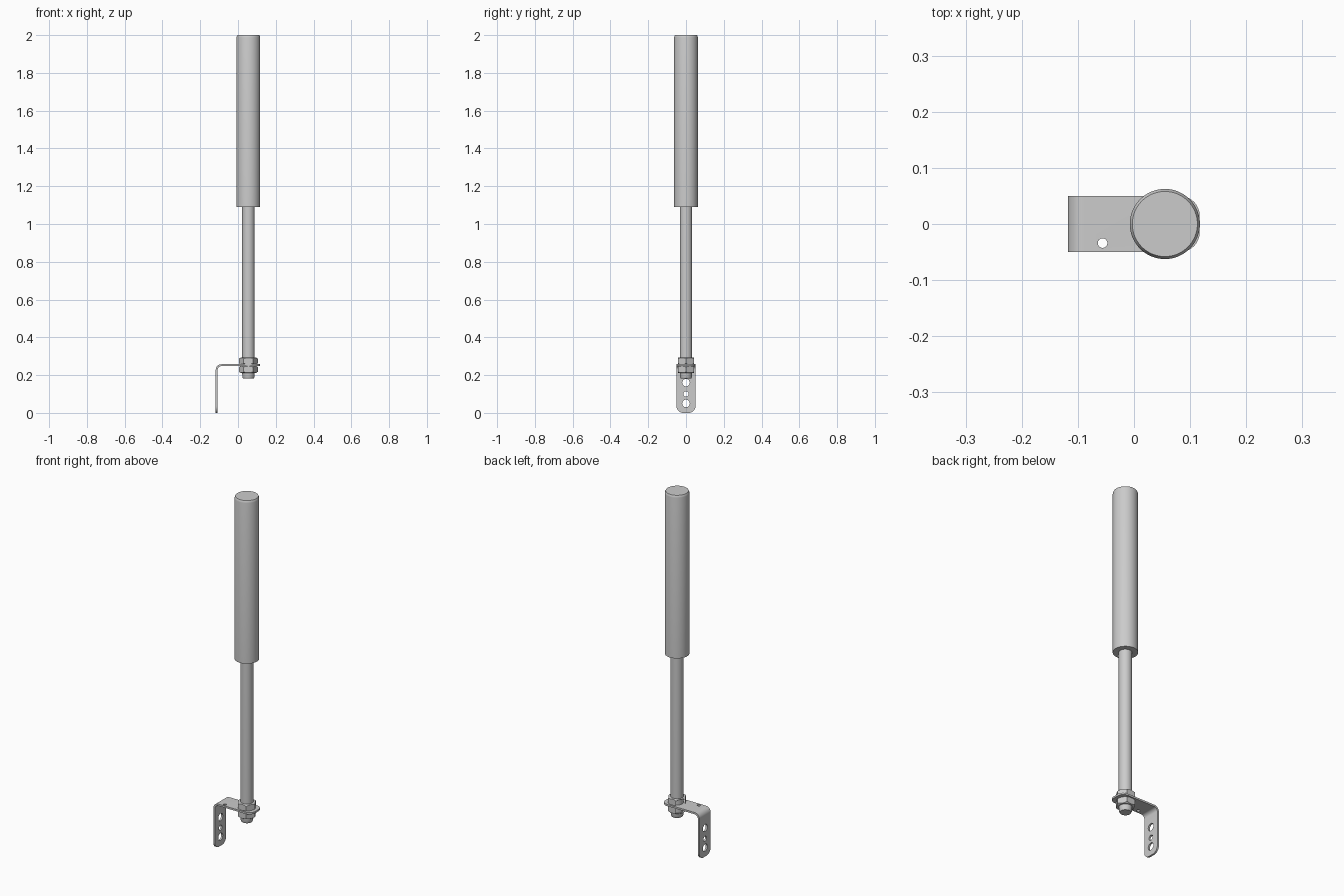
import bpy, bmesh, math
from mathutils import Matrix, Vector

if "Cube" in bpy.data.objects:
    bpy.data.objects.remove(bpy.data.objects["Cube"])

AX = 0.055  # x of the post axis


def make_object(name, bm, smooth=True):
    bmesh.ops.recalc_face_normals(bm, faces=bm.faces)
    me = bpy.data.meshes.new(name)
    bm.to_mesh(me)
    bm.free()
    ob = bpy.data.objects.new(name, me)
    bpy.context.collection.objects.link(ob)
    if smooth:
        smooth_object(ob)
    return ob


def smooth_object(ob):
    bpy.ops.object.select_all(action='DESELECT')
    ob.select_set(True)
    bpy.context.view_layer.objects.active = ob
    bpy.ops.object.shade_smooth_by_angle(angle=math.radians(30))


def lathe(name, profile, segs=64, smooth=True):
    """Closed solid of revolution about the post axis from (radius, z) points."""
    bm = bmesh.new()
    rings = [[bm.verts.new((AX + r * math.cos(2 * math.pi * i / segs),
                            r * math.sin(2 * math.pi * i / segs), z))
              for i in range(segs)] for r, z in profile]
    for a, b in zip(rings, rings[1:]):
        for i in range(segs):
            j = (i + 1) % segs
            bm.faces.new((a[i], a[j], b[j], b[i]))
    bm.faces.new(rings[0][::-1])
    bm.faces.new(rings[-1])
    return make_object(name, bm, smooth)


def cylinder(name, centre, axis, r, depth):
    bm = bmesh.new()
    m = Matrix.Translation(centre) @ Vector((0, 0, 1)).rotation_difference(Vector(axis)).to_matrix().to_4x4()
    bmesh.ops.create_cone(bm, cap_ends=True, segments=32, radius1=r, radius2=r, depth=depth, matrix=m)
    ob = make_object(name, bm, False)
    ob.hide_render = True
    return ob


def boolean(ob, tool, op):
    mod = ob.modifiers.new('cut', 'BOOLEAN')
    mod.operation, mod.solver, mod.object = op, 'EXACT', tool
    bpy.context.view_layer.objects.active = ob
    bpy.ops.object.modifier_apply(modifier=mod.name)
    bpy.data.objects.remove(tool)


# Main cylinder, rod and threaded tip
lathe('upper_housing', [(0.0625, 1.09), (0.0625, 1.988), (0.0615, 1.993), (0.058, 2.0)])
lathe('rod', [(0.028, 0.182), (0.032, 0.19), (0.033, 0.215), (0.033, 1.092)])

# Hex nuts with chamfered corners, above and below the bracket
for name, z0, z1 in (('upper_nut', 0.257, 0.292), ('lower_nut', 0.212, 0.248)):
    nut = lathe(name, [(0.05, z0), (0.05, z1)], 6, False)
    c = 0.006
    far = [(0.042, z0), (0.051, z0 + c), (0.051, z1 - c), (0.042, z1)]
    cone = lathe('chamfer_tool', far, 64, False)
    cone.hide_render = True
    boolean(nut, cone, 'INTERSECT')
    smooth_object(nut)

# Bent L bracket: side profile extruded across y
T, X0, X1, ZT, R, N = 0.010, -0.118, 0.117, 0.2575, 0.03, 10
cx, cz = X0 + R, ZT - R


def bend(r):
    return [(cx - r * math.cos(math.pi / 2 * i / N), cz + r * math.sin(math.pi / 2 * i / N))
            for i in range(N + 1)]


outline = [(X0, 0)] + bend(R) + [(X1, ZT), (X1, ZT - T)] + bend(R - T)[::-1] + [(X0 + T, 0)]
bm = bmesh.new()
face = bm.faces.new([bm.verts.new((x, -0.05, z)) for x, z in outline])
ext = bmesh.ops.extrude_face_region(bm, geom=[face])
bmesh.ops.translate(bm, vec=(0, 0.1, 0), verts=[v for v in ext['geom'] if isinstance(v, bmesh.types.BMVert)])
# Round the four outer corners
corners = []
for e in bm.edges:
    a, b = (v.co for v in e.verts)
    same_y = abs(a.y - b.y) < 1e-5
    if same_y and (max(a.z, b.z) < 1e-5 or min(a.x, b.x) > X1 - 1e-5):
        corners.append(e)
bmesh.ops.bevel(bm, geom=corners, offset=0.035, segments=8, profile=0.5, affect='EDGES')
bracket = make_object('bracket', bm, False)

# Bracket holes
for z, r in ((0.16, 0.02), (0.10, 0.014), (0.05, 0.02)):
    boolean(bracket, cylinder('hole_tool', (X0, 0, z), (1, 0, 0), r, 0.06), 'DIFFERENCE')
for x, y, r in ((-0.056, -0.034, 0.0085), (AX, 0, 0.034)):
    boolean(bracket, cylinder('hole_tool', (x, y, ZT), (0, 0, 1), r, 0.06), 'DIFFERENCE')
smooth_object(bracket)
